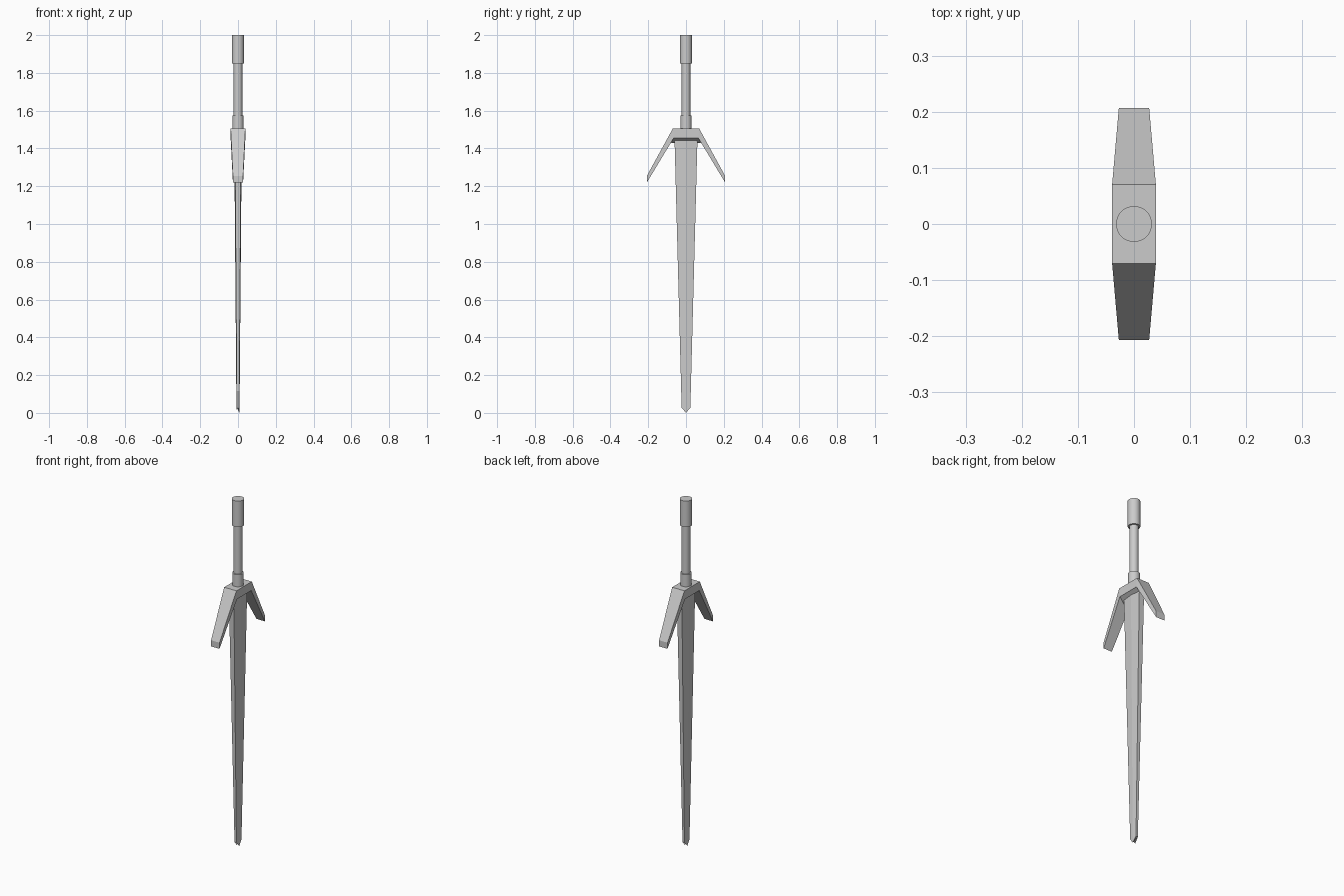
import bpy
import bmesh

if "Cube" in bpy.data.objects:
    bpy.data.objects.remove(bpy.data.objects["Cube"])


def make_object(name, bm):
    bmesh.ops.recalc_face_normals(bm, faces=bm.faces)
    mesh = bpy.data.meshes.new(name)
    bm.to_mesh(mesh)
    bm.free()
    obj = bpy.data.objects.new(name, mesh)
    bpy.context.collection.objects.link(obj)
    return obj


def loft(name, rings):
    """Join closed rings of equal length and cap both ends."""
    bm = bmesh.new()
    loops = [[bm.verts.new(p) for p in ring] for ring in rings]
    for a, b in zip(loops, loops[1:]):
        for i in range(len(a)):
            j = (i + 1) % len(a)
            bm.faces.new((a[i], a[j], b[j], b[i]))
    bm.faces.new(loops[0])
    bm.faces.new(loops[-1])
    return make_object(name, bm)


def rod(name, radius, z0, z1):
    bpy.ops.mesh.primitive_cylinder_add(vertices=32, radius=radius, depth=z1 - z0,
                                        location=(0, 0, (z0 + z1) / 2))
    bpy.context.object.name = name
    bpy.ops.object.shade_smooth_by_angle()


# Handle: collar, grip and pommel
rod("collar", 0.03, 1.49, 1.575)
rod("grip", 0.023, 1.57, 1.855)
rod("pommel", 0.032, 1.85, 2.0)


# Blade: flat-edged with a slight centre ridge, ending in a short point
def blade_ring(z, width, edge, ridge, drop=0):
    return [(edge, -width, z), (ridge, 0, z - drop), (edge, width, z),
            (-edge, width, z), (-ridge, 0, z - drop), (-edge, -width, z)]


loft("blade", [blade_ring(1.46, 0.061, 0.016, 0.02),
               blade_ring(0.027, 0.023, 0.006, 0.008, 0.027)])


# Guard: flat centre with two drooping arms that narrow outward
def guard_ring(y, top, bottom_y, bottom, half):
    return [(-half, y, top), (half, y, top),
            (half, bottom_y, bottom), (-half, bottom_y, bottom)]


half_guard = [(0.207, 1.255, 0.207, 1.22, 0.027), (0.07, 1.505, 0.065, 1.455, 0.039)]
left = [guard_ring(-y, t, -by, b, h) for y, t, by, b, h in half_guard]
right = [guard_ring(*s) for s in reversed(half_guard)]
loft("guard", left + right)

# Wedge under the guard centre, running into the arms
loft("guard_wedge", [[(-0.039, s * 0.065, 1.456), (0.039, s * 0.065, 1.456),
                      (0, s * 0.079, 1.43)] for s in (-1, 1)])
